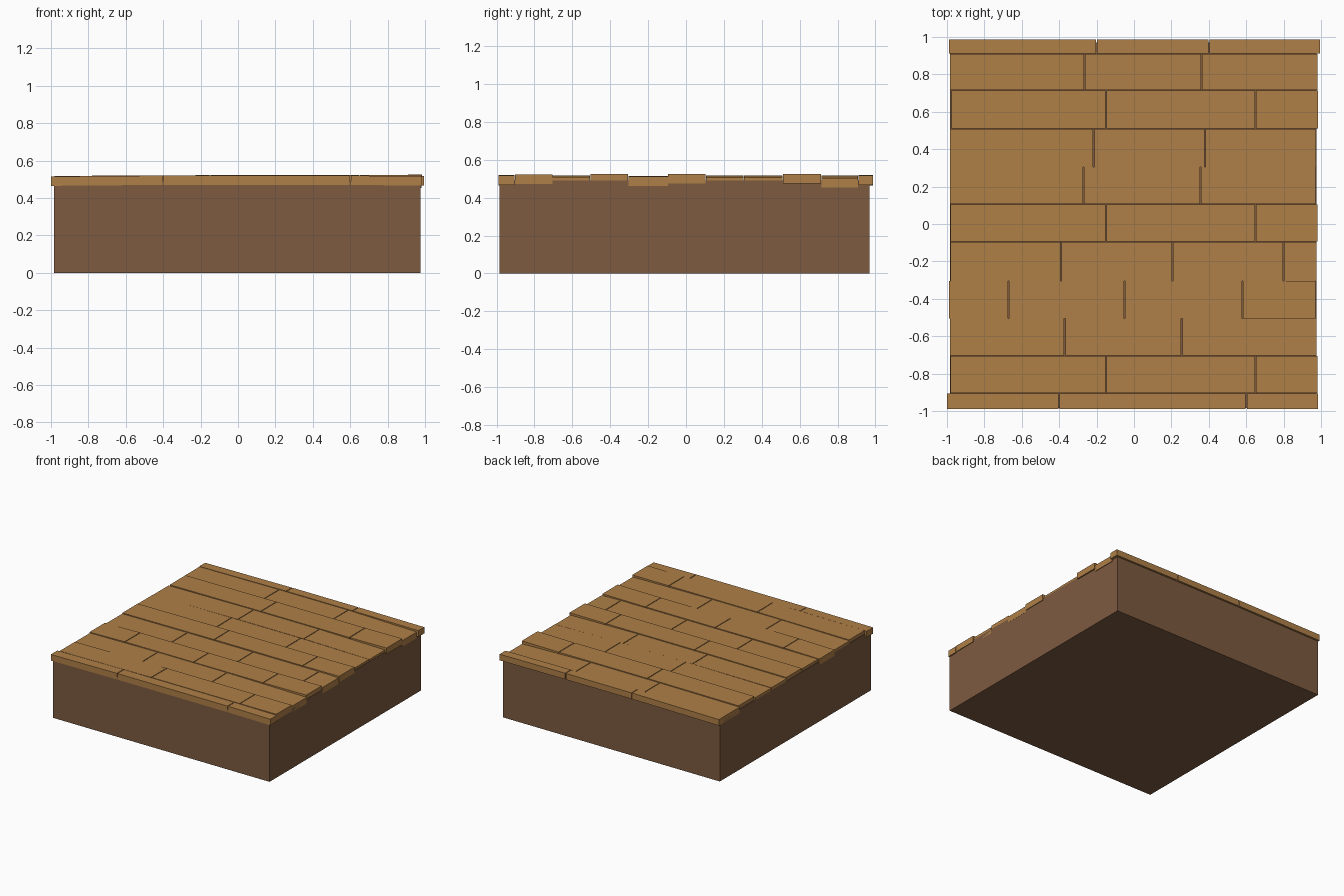
import bpy, bmesh


def material(name, rgb):
    m = bpy.data.materials.new(name)
    m.diffuse_color = (*rgb, 1)
    return m


PLANK = material("plank wood", (0.43, 0.215, 0.064))
BASE = material("dark wood base", (0.205, 0.103, 0.051))


def slab(name, x0, x1, y0, y1, z0, zl, zr, thick, mat):
    """Box whose top runs from height zl at x0 to zr at x1."""
    bm = bmesh.new()
    bmesh.ops.create_cube(bm, size=1)
    for v in bm.verts:
        left, front, low = v.co.x < 0, v.co.y < 0, v.co.z < 0
        top = zl if left else zr
        bottom = z0 if z0 is not None else top - thick
        v.co = (x0 if left else x1, y0 if front else y1, bottom if low else top)
    me = bpy.data.meshes.new(name)
    bm.to_mesh(me)
    bm.free()
    me.materials.append(mat)
    ob = bpy.data.objects.new(name, me)
    bpy.context.collection.objects.link(ob)


# Solid block under the deck
slab("base_block", -0.985, 0.975, -0.985, 0.97, 0, 0.49, 0.49, 0, BASE)

# Deck rows: y start, y end, x ends, joints, top height at left / middle / right
ROWS = [
    (-0.990, -0.905, -1.000, 0.985, (-0.40, 0.60), 0.515, 0.520, 0.516),
    (-0.905, -0.705, -0.980, 0.980, (-0.15, 0.65), 0.516, 0.522, 0.523),
    (-0.705, -0.505, -0.985, 0.975, (-0.37, 0.255), 0.510, 0.517, 0.508),
    (-0.505, -0.305, -0.990, 0.970, (-0.67, -0.05, 0.58), 0.515, 0.521, 0.524),
    (-0.305, -0.095, -0.980, 0.976, (-0.39, 0.205, 0.80), 0.512, 0.515, 0.511),
    (-0.095, 0.105, -0.980, 0.980, (-0.15, 0.65), 0.518, 0.522, 0.524),
    (0.105, 0.305, -0.985, 0.970, (-0.27, 0.355), 0.512, 0.516, 0.507),
    (0.305, 0.510, -0.985, 0.973, (-0.215, 0.38), 0.510, 0.517, 0.507),
    (0.510, 0.715, -0.975, 0.985, (-0.15, 0.65), 0.518, 0.522, 0.525),
    (0.715, 0.910, -0.985, 0.980, (-0.265, 0.36), 0.511, 0.516, 0.503),
    (0.910, 0.987, -0.988, 0.995, (-0.20, 0.40), 0.513, 0.520, 0.517),
]
GAP = 0.003
for r, (y0, y1, xa, xb, cuts, zl, zm, zr) in enumerate(ROWS):
    ends = [xa, *cuts, xb]
    tops = [zl] + [zm] * len(cuts) + [zr]
    for i in range(len(ends) - 1):
        slab(f"plank_{r + 1}_{i + 1}",
             ends[i] + (GAP if i else 0),
             ends[i + 1] - (GAP if i < len(cuts) else 0),
             y0 + 0.001, y1 - 0.001, None, tops[i], tops[i + 1], 0.05, PLANK)
